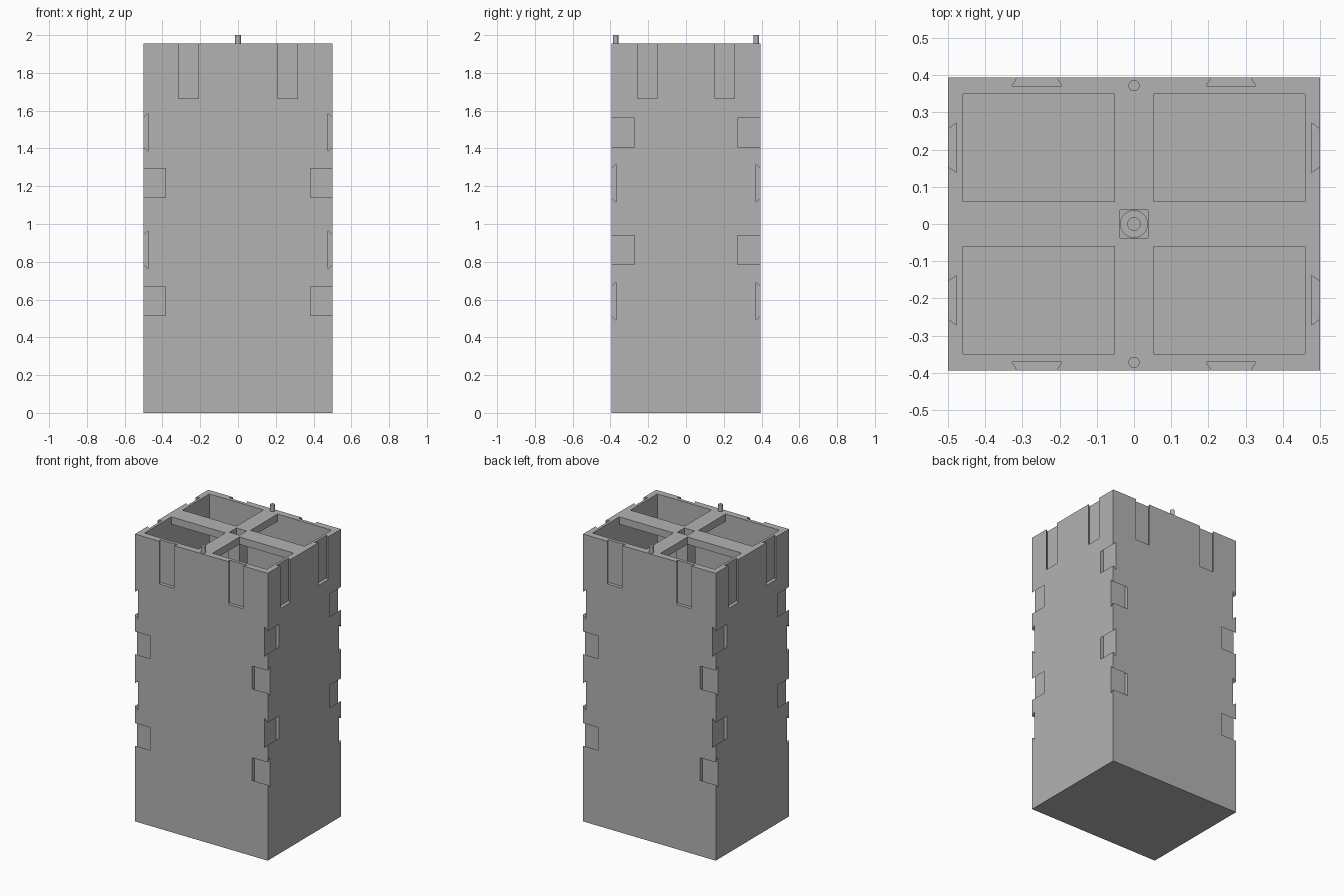
import bpy, bmesh, math
from mathutils import Vector

if "Cube" in bpy.data.objects:
    bpy.data.objects.remove(bpy.data.objects["Cube"])

HX, HY, TOP = 0.5, 0.394, 1.956      # outer half sizes and rim height
IX, IY, FLOOR = 0.46, 0.349, 0.04    # inner half sizes and floor height
DEPTH, PLATE = 0.023, 0.05           # groove depth, top cross thickness

grey = bpy.data.materials.new("grey plastic")
grey.diffuse_color = (0.45, 0.45, 0.45, 1)
grey.use_nodes = True
grey.node_tree.nodes["Principled BSDF"].inputs["Base Color"].default_value = grey.diffuse_color


def prism(bm, pts, vec):
    """Closed prism from a flat outline swept along vec."""
    a = [bm.verts.new(p) for p in pts]
    b = [bm.verts.new(Vector(p) + Vector(vec)) for p in pts]
    faces = [bm.faces.new(a), bm.faces.new(b)]
    n = len(pts)
    for i in range(n):
        faces.append(bm.faces.new((a[i], a[(i + 1) % n], b[(i + 1) % n], b[i])))
    bmesh.ops.recalc_face_normals(bm, faces=faces)


def box(bm, hx, hy, z0, z1):
    prism(bm, [(-hx, -hy, z0), (hx, -hy, z0), (hx, hy, z0), (-hx, hy, z0)], (0, 0, z1 - z0))


def disc(bm, r, z0, z1, y=0, n=24):
    ring = [2 * math.pi * i / n for i in range(n)]
    prism(bm, [(r * math.cos(a), y + r * math.sin(a), z0) for a in ring], (0, 0, z1 - z0))


def make(name, bm):
    me = bpy.data.meshes.new(name)
    bm.to_mesh(me)
    bm.free()
    ob = bpy.data.objects.new(name, me)
    bpy.context.collection.objects.link(ob)
    me.materials.append(grey)
    return ob


def cut(ob, bm):
    """Subtract the cutter mesh from ob and discard the cutter."""
    tool = make("cutter", bm)
    tool.hide_render = True
    mod = ob.modifiers.new("cut", 'BOOLEAN')
    mod.operation, mod.solver, mod.object = 'DIFFERENCE', 'EXACT', tool
    dg = bpy.context.evaluated_depsgraph_get()
    me = bpy.data.meshes.new_from_object(ob.evaluated_get(dg))
    ob.modifiers.clear()
    ob.data = me
    bpy.data.objects.remove(tool)


def dovetail(face, sign, c, outer, inner):
    """Undercut outline: (distance out of the face, position along it)."""
    d0, d1, d2 = face - DEPTH, face, face + 0.05
    k = [(d0, -inner), (d1, -outer), (d2, -outer), (d2, outer), (d1, outer), (d0, inner)]
    return [(sign * d, c + u) for d, u in k]


# outer shell: hollow box with floor
bm = bmesh.new()
box(bm, HX, HY, 0, TOP)
shell = make("box_shell", bm)
bm = bmesh.new()
box(bm, IX, IY, FLOOR, TOP + 0.1)
cut(shell, bm)

# dovetail grooves at the rim and along the corners
bm = bmesh.new()
for s in (-1, 1):
    for t in (-1, 1):
        # rim slots, front/back then sides
        prism(bm, [(u, d, 1.665) for d, u in dovetail(HY, t, s * 0.261, 0.053, 0.067)], (0, 0, 0.4))
        prism(bm, [(d, u, 1.665) for d, u in dovetail(HX, s, t * 0.205, 0.051, 0.067)], (0, 0, 0.4))
        # corner notches on front/back
        for z in (0.592, 1.216):
            prism(bm, [(s * 0.383, d, u) for d, u in dovetail(HY, t, z, 0.077, 0.1)], (s * 0.2, 0, 0))
        # corner notches on sides
        for z in (0.863, 1.485):
            prism(bm, [(d, t * 0.272, u) for d, u in dovetail(HX, s, z, 0.077, 0.1)], (0, t * 0.2, 0))
cut(shell, bm)

# cross plate dividing the opening into four
AX, AY = 0.053, 0.06
quarter = [(AX, IY), (AX, AY), (IX, AY)]
outline = (quarter + [(x, -y) for x, y in reversed(quarter)]
           + [(-x, -y) for x, y in quarter] + [(-x, y) for x, y in reversed(quarter)])
bm = bmesh.new()
prism(bm, [(x, y, TOP - PLATE) for x, y in outline], (0, 0, PLATE))
cross = make("top_cross", bm)
bm = bmesh.new()
box(bm, 0.038, 0.038, TOP - 0.1, TOP + 0.1)
cut(cross, bm)

# square centre post with stepped round socket
bm = bmesh.new()
box(bm, 0.041, 0.041, FLOOR, TOP - PLATE)
post = make("centre_post", bm)
for r, depth in ((0.036, 0.03), (0.017, 0.12)):
    bm = bmesh.new()
    disc(bm, r, TOP - PLATE - depth, TOP)
    cut(post, bm)

# locating pins on the rim
for name, y in (("front_pin", -0.372), ("back_pin", 0.372)):
    bm = bmesh.new()
    disc(bm, 0.015, TOP - 0.01, 2.0, y)
    make(name, bm)
